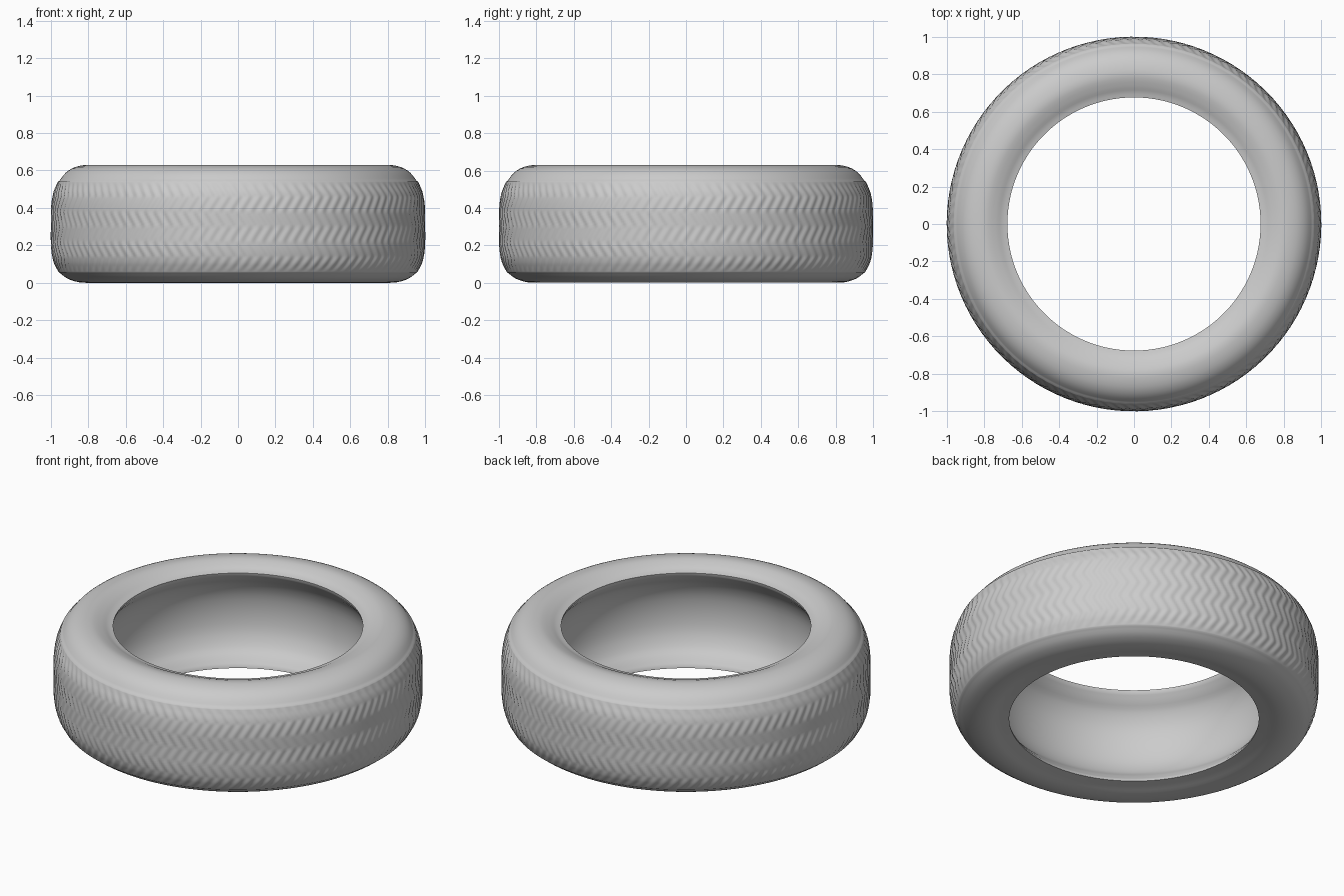
import bpy, bmesh, math

if "Cube" in bpy.data.objects:
    bpy.data.objects.remove(bpy.data.objects["Cube"])

TEETH = 110      # chevrons around the tread
SEG = TEETH * 6  # steps around the tyre
H = 0.63         # tyre width
TREAD = (0.06, 0.54)
BANDS = 6        # zigzag legs across the tread


def smooth_path(pts, steps):
    """Catmull-Rom curve through the profile points (r, z)."""
    out = []
    for i in range(len(pts) - 1):
        p = [pts[max(i - 1, 0)], pts[i], pts[i + 1], pts[min(i + 2, len(pts) - 1)]]
        for k in range(steps):
            t = k / steps
            out.append(tuple(0.5 * (2 * b + (c - a) * t + (2 * a - 5 * b + 4 * c - d) * t * t
                                    + (3 * b - a - 3 * c + d) * t ** 3)
                             for a, b, c, d in zip(*p)))
    return out + [pts[-1]]


def tri(x):
    """Triangle wave between 0 and 1."""
    return abs((x % 2.0) - 1.0)


def tread_offset(angle, z):
    """Depth of the chevron grooves."""
    u = (z - TREAD[0]) / (TREAD[1] - TREAD[0])
    if u <= 0 or u >= 1:
        return 0.0
    fade = min(1.0, min(u, 1 - u) / 0.06)
    phase = angle / (2 * math.pi) * TEETH + 0.9 * tri(u * BANDS)
    return -0.005 * fade * (0.5 + 0.5 * math.cos(2 * math.pi * phase))


# Profile: lower sidewall, tread, upper sidewall
lower = smooth_path([(0.676, 0.022), (0.70, 0.018), (0.735, 0.012), (0.79, 0.001),
                     (0.85, 0.003), (0.91, 0.022), (0.948, 0.05)], 3)
tread = smooth_path([(0.957, 0.056), (0.985, 0.11), (0.999, 0.19), (1.0, 0.30),
                     (0.999, 0.40), (0.987, 0.48), (0.962, 0.54)], 8)
upper = smooth_path([(0.953, 0.546), (0.92, 0.588), (0.87, 0.618), (0.80, H),
                     (0.74, 0.614), (0.705, 0.598), (0.676, 0.590)], 3)
# Inner wall, running from the upper bead back to the lower one
inner = smooth_path([(0.679, 0.575), (0.71, 0.535), (0.75, 0.49), (0.785, 0.41),
                     (0.797, 0.305), (0.785, 0.20), (0.75, 0.12), (0.71, 0.075),
                     (0.679, 0.035)], 3)
profile = [(p, False) for p in lower] + [(p, True) for p in tread] \
    + [(p, False) for p in upper + inner]

# Spin the closed profile into a tyre
bm = bmesh.new()
rings = []
for (r, z), is_tread in profile:
    ring = []
    for s in range(SEG):
        a = 2 * math.pi * s / SEG
        rr = r + (tread_offset(a, z) if is_tread else 0.0)
        ring.append(bm.verts.new((rr * math.cos(a), rr * math.sin(a), z)))
    rings.append(ring)
for i, ring in enumerate(rings):
    nxt = rings[(i + 1) % len(rings)]
    for s in range(SEG):
        t = (s + 1) % SEG
        bm.faces.new((ring[s], ring[t], nxt[t], nxt[s]))
bmesh.ops.recalc_face_normals(bm, faces=bm.faces)
mesh = bpy.data.meshes.new("tyre")
bm.to_mesh(mesh)
bm.free()
tyre = bpy.data.objects.new("tyre", mesh)
bpy.context.collection.objects.link(tyre)

bpy.context.view_layer.objects.active = tyre
tyre.select_set(True)
bpy.ops.object.shade_smooth_by_angle(angle=math.radians(45))
